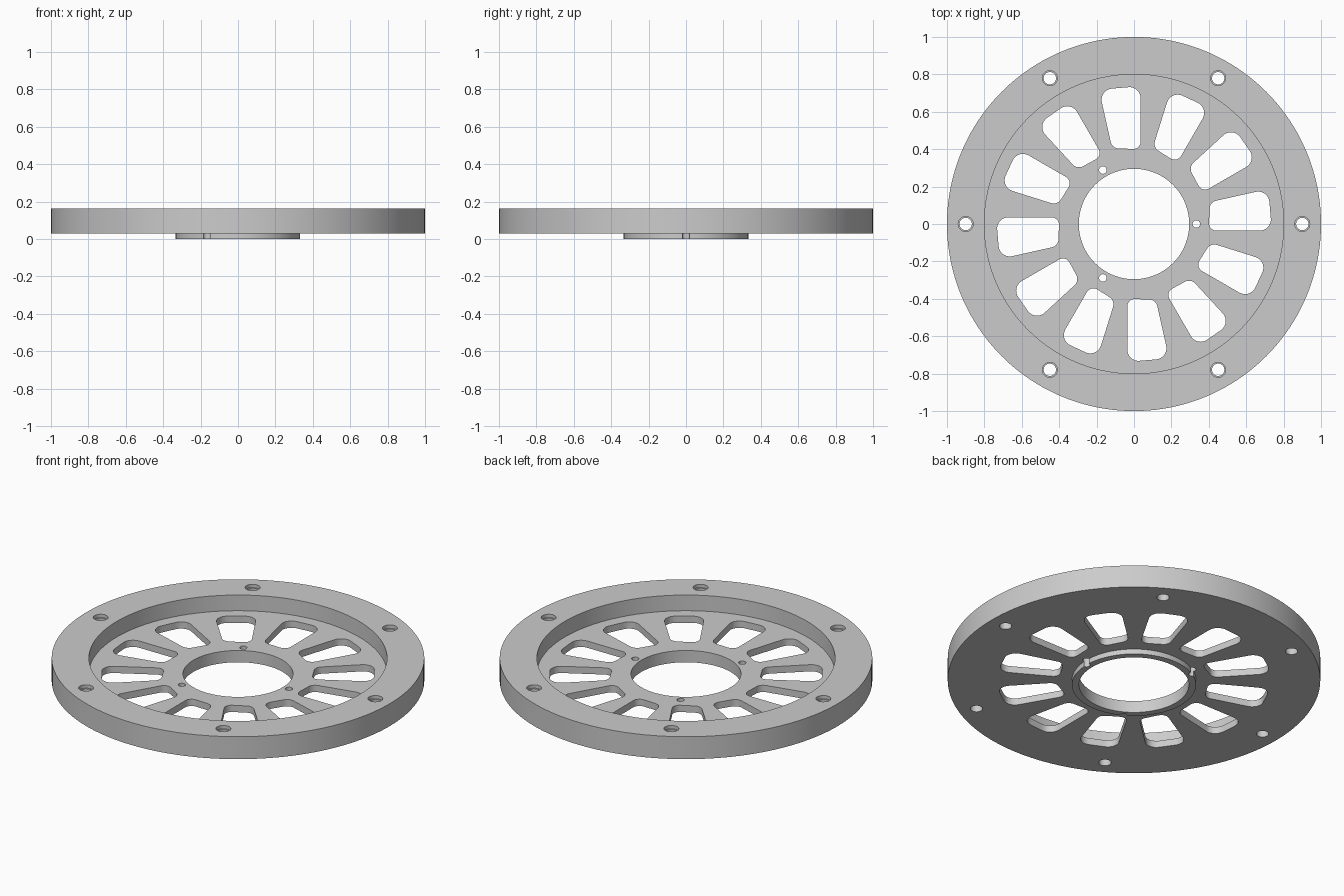
import bpy
import bmesh
from math import cos, sin, tan, pi, radians
from mathutils import Vector, Matrix

default = bpy.data.objects.get("Cube")
if default:
    bpy.data.objects.remove(default)

TOP, FLOOR, BASE = 0.163, 0.07, 0.03

grey = bpy.data.materials.new("machined grey")
grey.use_nodes = True
colour = (0.6, 0.6, 0.6, 1)
grey.diffuse_color = colour
grey.node_tree.nodes["Principled BSDF"].inputs["Base Color"].default_value = colour


def make_object(name, bm):
    bmesh.ops.recalc_face_normals(bm, faces=bm.faces)
    mesh = bpy.data.meshes.new(name)
    bm.to_mesh(mesh)
    bm.free()
    mesh.materials.append(grey)
    obj = bpy.data.objects.new(name, mesh)
    bpy.context.collection.objects.link(obj)
    return obj


def lathe(bm, profile, steps):
    """Turn a closed (radius, height) profile into a ring."""
    rings = []
    for i in range(steps):
        a = 2 * pi * i / steps
        rings.append([bm.verts.new((r * cos(a), r * sin(a), z)) for r, z in profile])
    n = len(profile)
    for i in range(steps):
        p, q = rings[i], rings[(i + 1) % steps]
        for j in range(n):
            k = (j + 1) % n
            bm.faces.new((p[j], q[j], q[k], p[k]))


def stack(bm, sections):
    """Bridge matching outlines from bottom to top and cap both ends."""
    loops = [[bm.verts.new(p) for p in s] for s in sections]
    n = len(loops[0])
    for low, high in zip(loops, loops[1:]):
        for j in range(n):
            k = (j + 1) % n
            bm.faces.new((low[j], low[k], high[k], high[j]))
    bm.faces.new(loops[0][::-1])
    bm.faces.new(loops[-1])


def hole(bm, distance, angle, levels, steps=32):
    """Round cutter made from (radius, height) levels."""
    cx, cy = distance * cos(angle), distance * sin(angle)
    stack(bm, [[(cx + r * cos(2 * pi * i / steps), cy + r * sin(2 * pi * i / steps), z)
                for i in range(steps)] for r, z in levels])


def rounded(corners, steps=8):
    """Outline of a counter-clockwise polygon with (x, y, fillet) corners."""
    outline = []
    for i, (x, y, r) in enumerate(corners):
        c = Vector((x, y))
        before = (Vector(corners[i - 1][:2]) - c).normalized()
        after = (Vector(corners[(i + 1) % len(corners)][:2]) - c).normalized()
        half = before.angle(after) / 2
        centre = c + (before + after).normalized() * (r / sin(half))
        arm = c + before * (r / tan(half)) - centre
        sweep = pi - 2 * half
        for s in range(steps + 1):
            outline.append(centre + Matrix.Rotation(sweep * s / steps, 2) @ arm)
    return outline


# Turned body: hub collar, thin web and raised rim
bm = bmesh.new()
lathe(bm, [(0.295, 0), (0.333, 0), (0.333, BASE), (1, BASE),
           (1, TOP), (0.8, TOP), (0.8, FLOOR), (0.295, FLOOR)], 160)
body = make_object("flanged_ring", bm)

# Openings: wedge slots, rim bolt holes with a shallow step, hub screw holes
bm = bmesh.new()
slot = rounded([(0.4, -0.036, 0.04), (0.737, -0.036, 0.06),
                (0.718, 0.187, 0.06), (0.405, 0.117, 0.045)])
for i in range(12):
    turn = Matrix.Rotation(radians(30 * i), 2)
    points = [turn @ p for p in slot]
    stack(bm, [[(p.x, p.y, z) for p in points] for z in (-0.05, 0.12)])
for i in range(6):
    hole(bm, 0.9, radians(60 * i), [(0.033, -0.05), (0.033, TOP - 0.02),
                                    (0.04, TOP - 0.02), (0.04, 0.25)])
for i in range(3):
    hole(bm, 0.333, radians(120 * i), [(0.02, -0.05), (0.02, 0.12)], 24)
cutter = make_object("openings_cutter", bm)
cutter.hide_render = True

# Cut the openings, then keep the result as plain geometry
cut = body.modifiers.new("openings", "BOOLEAN")
cut.operation = "DIFFERENCE"
cut.solver = "EXACT"
cut.object = cutter
bpy.ops.object.select_all(action="DESELECT")
body.select_set(True)
bpy.context.view_layer.objects.active = body
bpy.ops.object.modifier_apply(modifier=cut.name)
bpy.data.objects.remove(cutter)
bpy.ops.object.shade_smooth_by_angle(angle=radians(30))
